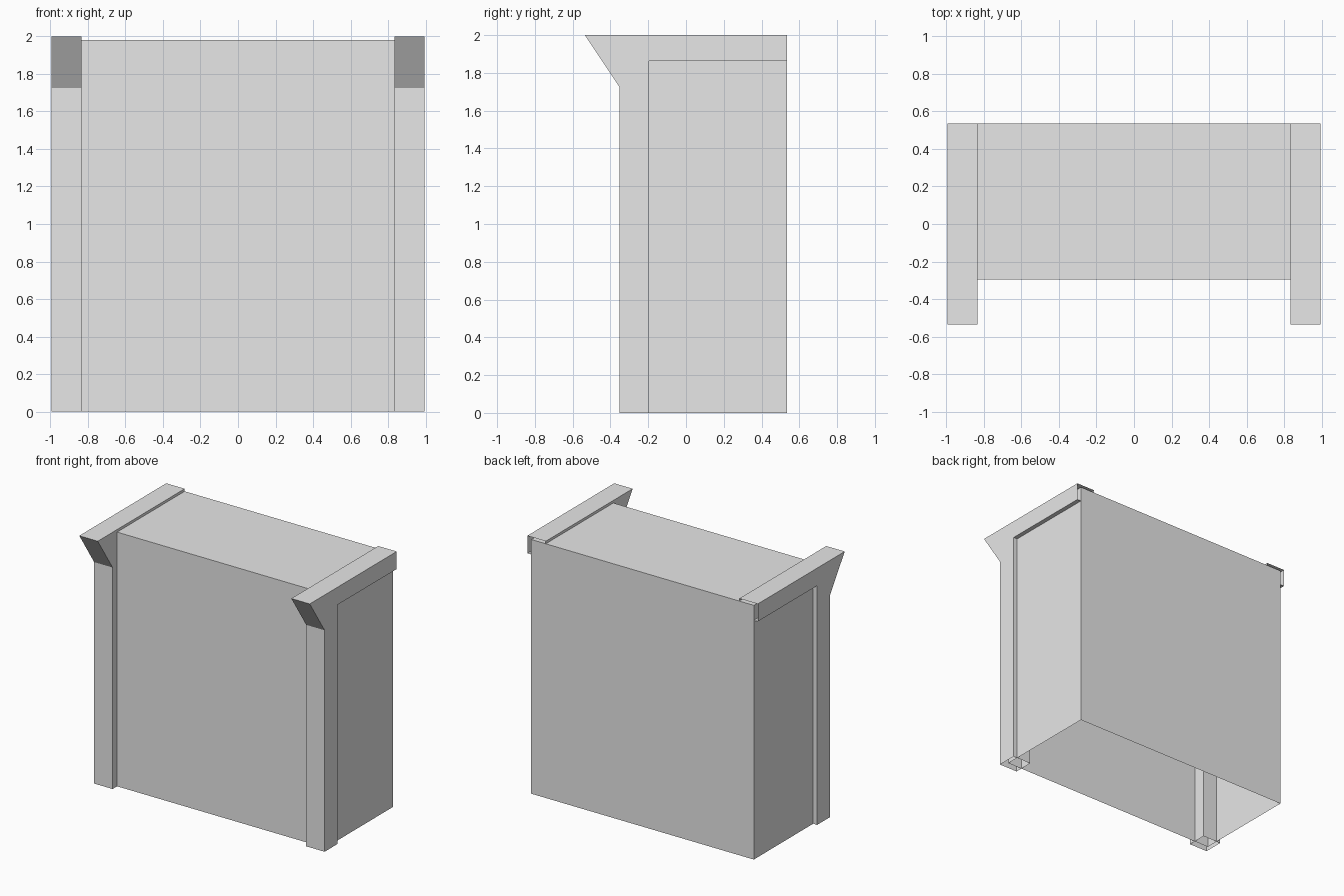
import bpy
import bmesh

cube = bpy.data.objects.get("Cube")
if cube:
    bpy.data.objects.remove(cube, do_unlink=True)

grey = bpy.data.materials.new("light_grey")
grey.use_nodes = True
grey.diffuse_color = (0.8, 0.8, 0.8, 1)
grey.node_tree.nodes["Principled BSDF"].inputs["Base Color"].default_value = (0.8, 0.8, 0.8, 1)


def extrude_profile(name, profile, x0, x1, open_edges=()):
    """Extrude a (y, z) profile along x, leaving the listed edges without a face."""
    bm = bmesh.new()
    near = [bm.verts.new((x0, y, z)) for y, z in profile]
    far = [bm.verts.new((x1, y, z)) for y, z in profile]
    bm.faces.new(near)
    bm.faces.new(far)
    count = len(profile)
    for i in range(count):
        if i not in open_edges:
            j = (i + 1) % count
            bm.faces.new((near[i], near[j], far[j], far[i]))
    bmesh.ops.recalc_face_normals(bm, faces=bm.faces)
    mesh = bpy.data.meshes.new(name)
    bm.to_mesh(mesh)
    bm.free()
    mesh.materials.append(grey)
    obj = bpy.data.objects.new(name, mesh)
    bpy.context.collection.objects.link(obj)
    return obj


BACK = 0.535

# Main block, open underneath
block = [(-0.297, 0), (-0.297, 1.98), (BACK, 1.98), (BACK, 0)]
extrude_profile("main_block", block, -0.959, 0.959, open_edges=(3,))

# Post with flared head and top beam, open at the foot and the back end
trim = [(-0.352, 0), (-0.352, 1.725), (-BACK, 2), (BACK, 2),
        (BACK, 1.863), (-0.196, 1.863), (-0.196, 0)]
for side, sign in (("left", 1), ("right", -1)):
    extrude_profile(side + "_post_and_beam", trim, sign * 0.834, sign * 0.993,
                    open_edges=(3, 6))
